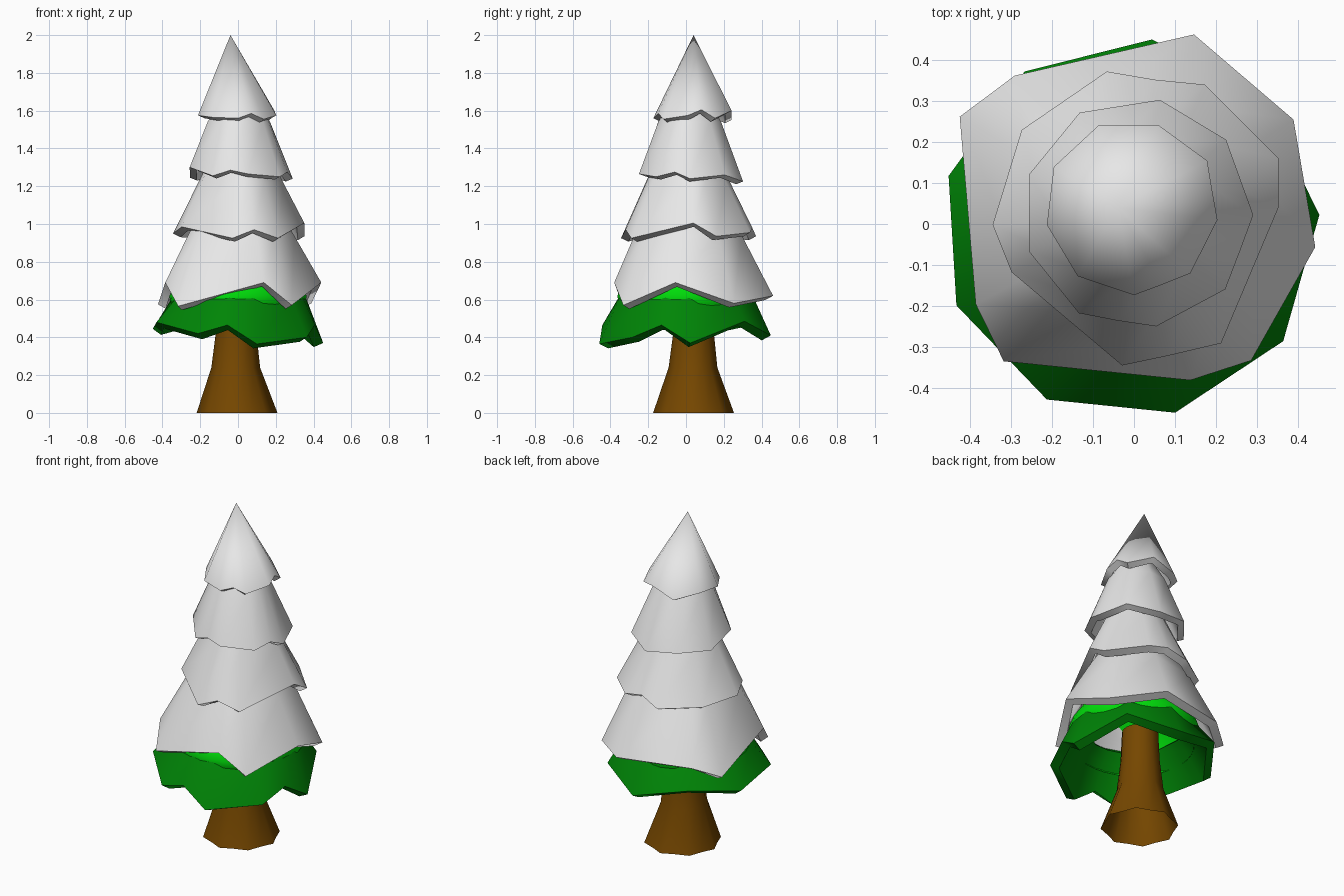
import bpy, bmesh, math
from mathutils import Vector


def material(name, rgb):
    m = bpy.data.materials.new(name)
    m.diffuse_color = (*rgb, 1)
    return m


SNOW = material("snow white", (0.8, 0.8, 0.8))
GREEN = material("dark green", (0.0, 0.235, 0.002))
LIME = material("light green", (0.0, 0.72, 0.003))
BROWN = material("bark brown", (0.18, 0.063, 0.0))


def loft(name, rings, mat, apex=None, thickness=0, angle=60):
    """Skin closed rings from bottom to top, optionally ending in a point."""
    bm = bmesh.new()
    rows = [[bm.verts.new(p) for p in ring] for ring in rings]
    n = len(rows[0])
    for a, b in zip(rows, rows[1:]):
        for i in range(n):
            j = (i + 1) % n
            bm.faces.new((a[i], a[j], b[j], b[i]))
    if apex:
        tip = bm.verts.new(apex)
        for i in range(n):
            bm.faces.new((rows[-1][i], rows[-1][(i + 1) % n], tip))
    bm.normal_update()
    mesh = bpy.data.meshes.new(name)
    bm.to_mesh(mesh)
    bm.free()
    mesh.materials.append(mat)
    ob = bpy.data.objects.new(name, mesh)
    bpy.context.collection.objects.link(ob)
    bpy.ops.object.select_all(action='DESELECT')
    ob.select_set(True)
    bpy.context.view_layer.objects.active = ob
    if thickness:
        mod = ob.modifiers.new("shell", 'SOLIDIFY')
        mod.thickness = thickness
        mod.offset = -1
        bpy.ops.object.modifier_apply(modifier=mod.name)
    bpy.ops.object.shade_smooth_by_angle(angle=math.radians(angle))
    return ob


def circle(n, r, z, cx=0, cy=0, wave=0):
    return [(cx + (r + wave * (-1) ** i) * math.cos(math.tau * i / n),
             cy + (r + wave * (-1) ** i) * math.sin(math.tau * i / n), z) for i in range(n)]


def tier(name, rim, mat, center=(0, 0), upper=(), apex=None, thickness=0.05):
    """Jagged skirt: a ragged rim rising to round upper rings (radius, height)."""
    c = Vector(center)
    rings = [rim]
    for r, z in upper:
        ring = []
        for p in rim:
            d = (Vector(p[:2]) - c).normalized() * r + c
            ring.append((d.x, d.y, z))
        rings.append(ring)
    return loft(name, rings, mat, apex=apex, thickness=thickness)


# Trunk with flared, slightly fluted foot
loft("trunk", [circle(16, 0.204, 0, -0.005, 0.04, 0.01),
               circle(16, 0.126, 0.24, -0.012, 0.037, 0.003),
               circle(16, 0.108, 0.42, -0.01, 0.04),
               circle(16, 0.10, 0.6, -0.01, 0.04)], BROWN, apex=(-0.01, 0.04, 0.6))

# Lowest bare branch skirt
tier("lower_branches", [
    (0.1, -0.459, 0.365), (0.363, -0.285, 0.4), (0.407, -0.13, 0.465),
    (0.451, 0.022, 0.37), (0.31, 0.31, 0.485), (0.044, 0.449, 0.41),
    (-0.266, 0.371, 0.49), (-0.451, 0.117, 0.445), (-0.432, -0.198, 0.48),
    (-0.212, -0.427, 0.42), (-0.056, -0.443, 0.465)],
    GREEN, upper=[(0.36, 0.61), (0.31, 0.67)], thickness=0.055)

# Lighter foliage dome peeking out under the snow, open below
loft("inner_foliage", [circle(32, 0.33, 0.53), circle(32, 0.357, 0.58),
                       circle(32, 0.363, 0.62), circle(32, 0.345, 0.665),
                       circle(32, 0.28, 0.76), circle(32, 0.16, 0.92)],
     LIME, apex=(0, 0, 1.0))

# Snow skirts, bottom to top
tier("snow_tier_1", [
    (0.137, -0.38, 0.69), (0.285, -0.332, 0.57), (0.441, -0.056, 0.69),
    (0.388, 0.254, 0.58), (0.146, 0.461, 0.62), (-0.29, 0.361, 0.63),
    (-0.424, 0.261, 0.575), (-0.385, -0.195, 0.69), (-0.317, -0.334, 0.565)],
    SNOW, center=(0, 0.01), upper=[(0.30, 0.94), (0.2, 1.1)])

tier("snow_tier_2", [
    (-0.029, -0.344, 0.925), (0.085, -0.32, 0.97), (0.212, -0.29, 0.925),
    (0.351, 0.039, 1.005), (0.351, 0.161, 0.935), (0.173, 0.339, 0.955),
    (0.051, 0.351, 0.98), (-0.066, 0.371, 0.935), (-0.273, 0.229, 0.945),
    (-0.344, -0.002, 0.95), (-0.298, -0.117, 0.985)],
    SNOW, center=(0.015, 0.01), upper=[(0.225, 1.22), (0.14, 1.4)], thickness=0.045)

tier("snow_tier_3", [
    (0.054, -0.249, 1.265), (0.222, -0.159, 1.25), (0.26, -0.06, 1.275),
    (0.29, 0.022, 1.24), (0.224, 0.205, 1.26), (0.063, 0.302, 1.225),
    (-0.132, 0.271, 1.25), (-0.254, 0.122, 1.245), (-0.256, -0.066, 1.3),
    (-0.134, -0.217, 1.255), (-0.04, -0.235, 1.285)],
    SNOW, center=(0, 0.02), upper=[(0.17, 1.54), (0.10, 1.66)], thickness=0.04)

tier("snow_tip", [
    (0, -0.173, 1.56), (0.07, -0.147, 1.585), (0.137, -0.12, 1.555),
    (0.203, 0.01, 1.575), (0.19, 0.082, 1.605), (0.178, 0.154, 1.56),
    (0.059, 0.241, 1.6), (-0.085, 0.241, 1.55), (-0.195, 0.139, 1.585),
    (-0.212, -0.002, 1.575), (-0.137, -0.127, 1.565)],
    SNOW, apex=(-0.04, 0.04, 2.0), thickness=0.04)
